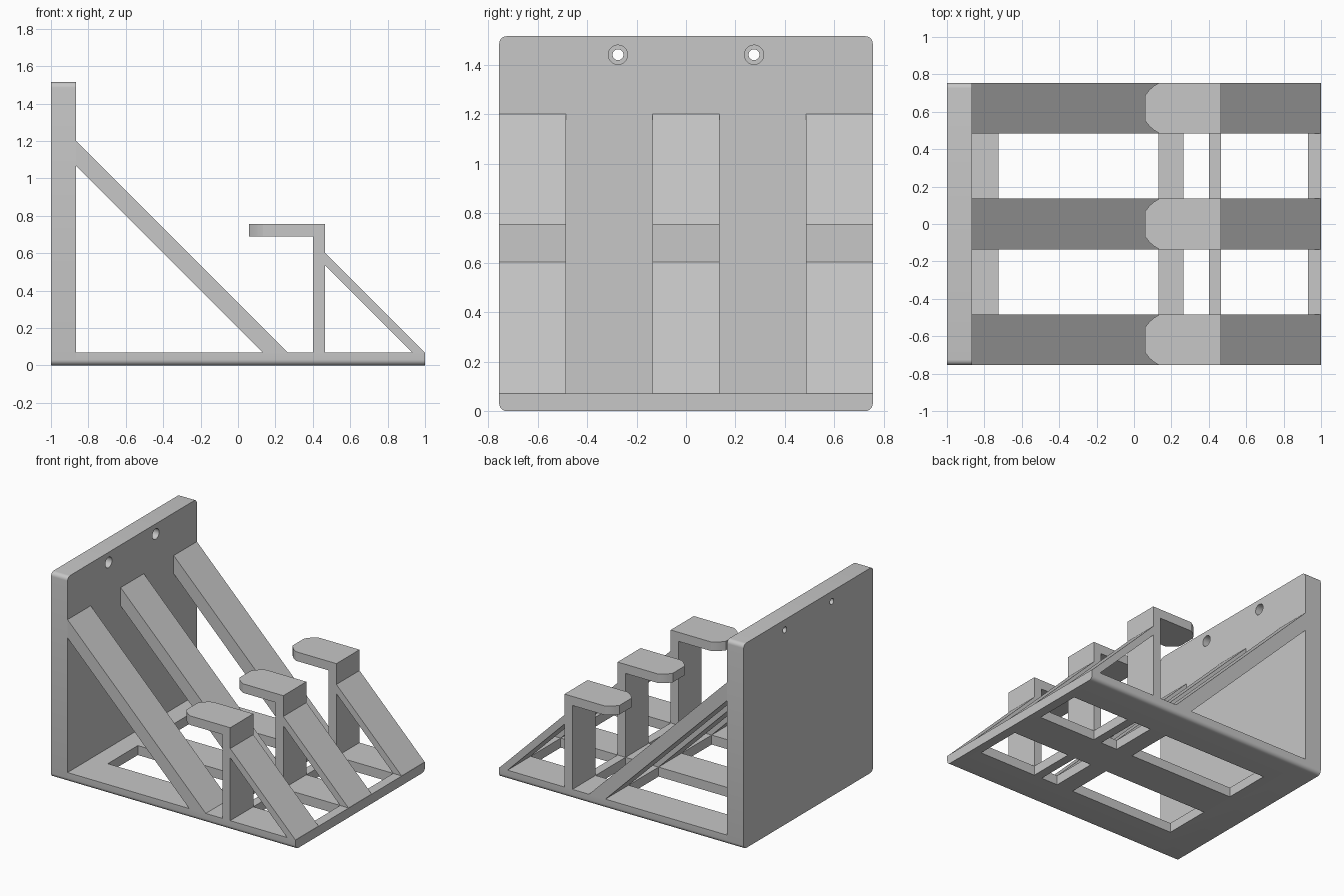
import bpy, bmesh, math
from mathutils import Vector

if "Cube" in bpy.data.objects:
    bpy.data.objects.remove(bpy.data.objects["Cube"])

grey = bpy.data.materials.new("light_grey")
grey.diffuse_color = (0.57, 0.57, 0.57, 1)
grey.use_nodes = True
grey.node_tree.nodes["Principled BSDF"].inputs["Base Color"].default_value = grey.diffuse_color

W = 0.755                      # half width of the rack
RIB = 0.135                    # half width of each rib
RIB_Y = (-0.62, 0.0, 0.62)     # rib centres
T = 0.07                       # base thickness
WALL = -0.865                  # front face of the back plate


def prism(name, pts, axis, a, b):
    """Extrude a closed 2D outline along an axis from a to b."""
    place = {"x": lambda p, t: (t, p[0], p[1]),
             "y": lambda p, t: (p[0], t, p[1]),
             "z": lambda p, t: (p[0], p[1], t)}[axis]
    bm = bmesh.new()
    face = bm.faces.new([bm.verts.new(place(p, a)) for p in pts])
    res = bmesh.ops.extrude_face_region(bm, geom=[face])
    verts = [g for g in res["geom"] if isinstance(g, bmesh.types.BMVert)]
    shift = Vector(place((0, 0), b)) - Vector(place((0, 0), a))
    bmesh.ops.translate(bm, verts=verts, vec=shift)
    bmesh.ops.recalc_face_normals(bm, faces=bm.faces)
    mesh = bpy.data.meshes.new(name)
    bm.to_mesh(mesh)
    bm.free()
    mesh.materials.append(grey)
    ob = bpy.data.objects.new(name, mesh)
    bpy.context.collection.objects.link(ob)
    return ob


def rect(x0, x1, y0, y1):
    return [(x0, y0), (x1, y0), (x1, y1), (x0, y1)]


def circle(cx, cy, r, n=32):
    return [(cx + r * math.cos(2 * math.pi * i / n),
             cy + r * math.sin(2 * math.pi * i / n)) for i in range(n)]


def corner(cx, cy, r, start, n=6):
    """Quarter arc, counter-clockwise from the start angle in degrees."""
    return [(cx + r * math.cos(math.radians(start + 90 * i / n)),
             cy + r * math.sin(math.radians(start + 90 * i / n))) for i in range(n + 1)]


def cut(ob, cutters):
    for c in cutters:
        c.hide_render = True
        mod = ob.modifiers.new("cut", "BOOLEAN")
        mod.operation, mod.solver, mod.object = "DIFFERENCE", "EXACT", c
        bpy.context.view_layer.objects.active = ob
        bpy.ops.object.modifier_apply(modifier=mod.name)
        bpy.data.objects.remove(c)


def smooth(ob):
    bpy.ops.object.select_all(action="DESELECT")
    ob.select_set(True)
    bpy.context.view_layer.objects.active = ob
    bpy.ops.object.shade_smooth_by_angle(angle=math.radians(30))


R, H = 0.03, 1.515
bottom = corner(-W + R, R, R, 180) + corner(W - R, R, R, 270)

# Back plate with rounded corners and two counterbored screw holes
plate = prism("back_plate", bottom + corner(W - R, H - R, R, 0)
              + corner(-W + R, H - R, R, 90), "x", -1, WALL)
holes = []
for y in (-0.275, 0.275):
    holes.append(prism("hole", circle(y, 1.44, 0.022), "x", -1.1, -0.8))
    holes.append(prism("bore", circle(y, 1.44, 0.039), "x", -0.93, -0.8))
cut(plate, holes)
smooth(plate)

# Base frame with openings between the ribs
base = prism("base_frame", bottom + [(W, T), (-W, T)], "x", WALL, 1)
cut(base, [prism("opening", rect(x0, x1, min(s * RIB, s * 0.485), max(s * RIB, s * 0.485)),
                 "z", -0.1, 0.2)
           for s in (-1, 1)
           for x0, x1 in ((-0.725, 0.13), (0.265, 0.40), (0.465, 0.93))])
smooth(base)

# Hook outline seen from above, with a curved, blunt tip
tip = [(0.135, RIB), (0.108, 0.119), (0.082, 0.097), (0.06, 0.068)]
hook = [(0.465, -RIB), (0.465, RIB)] + tip + [(x, -y) for x, y in reversed(tip)]

# Three ribs: long strut, post, hook and short brace
for i, y in enumerate(RIB_Y, 1):
    a, b = y - RIB, y + RIB
    prism(f"long_strut_{i}", [(WALL, 1.2), (WALL, 1.065), (0.13, T), (0.265, T)], "y", a, b)
    prism(f"post_{i}", rect(0.40, 0.465, T, 0.69), "y", a, b)
    prism(f"short_brace_{i}", [(0.465, 0.603), (0.465, 0.535), (0.93, T), (0.998, T)], "y", a, b)
    smooth(prism(f"hook_{i}", [(x, y + v) for x, v in hook], "z", 0.69, 0.757))
